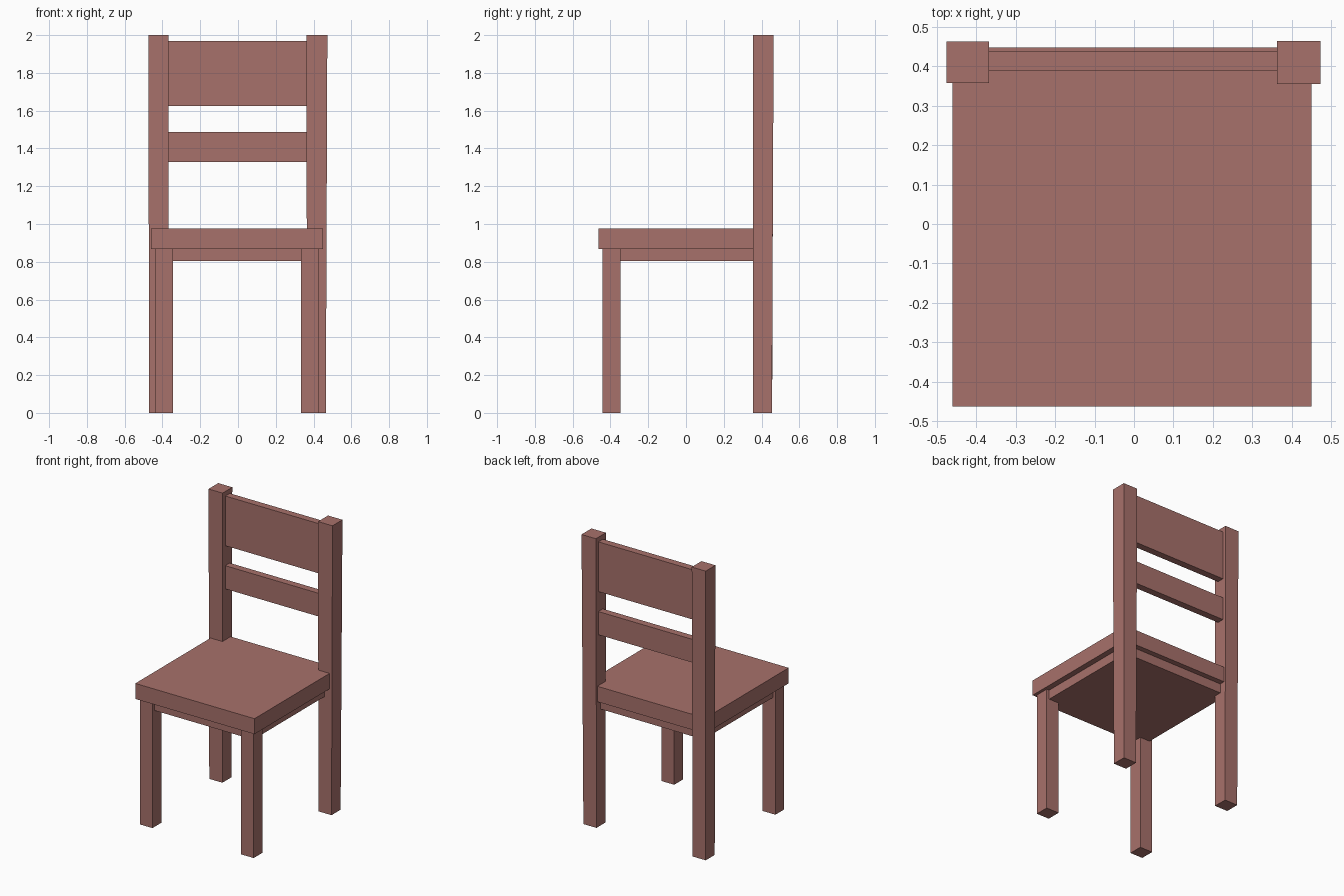
import bpy

if "Cube" in bpy.data.objects:
    bpy.data.objects.remove(bpy.data.objects["Cube"])

# Single wood colour
wood = bpy.data.materials.new("reddish_wood")
wood.diffuse_color = (0.39, 0.165, 0.146, 1.0)
wood.use_nodes = True
wood.node_tree.nodes["Principled BSDF"].inputs["Base Color"].default_value = wood.diffuse_color


def block(name, bottom, top, z0, z1):
    """Flat-faced box; bottom and top are (x0, x1, y0, y1) so it may taper."""
    verts = []
    for (x0, x1, y0, y1), z in ((bottom, z0), (top, z1)):
        verts += [(x0, y0, z), (x1, y0, z), (x1, y1, z), (x0, y1, z)]
    faces = [(3, 2, 1, 0), (4, 5, 6, 7)]
    faces += [(i, (i + 1) % 4, (i + 1) % 4 + 4, i + 4) for i in range(4)]
    mesh = bpy.data.meshes.new(name)
    mesh.from_pydata(verts, [], faces)
    mesh.materials.append(wood)
    obj = bpy.data.objects.new(name, mesh)
    bpy.context.collection.objects.link(obj)
    return obj


def straight(name, rect, z0, z1):
    return block(name, rect, rect, z0, z1)


# Seat board and the solid apron under it
straight("seat", (-0.46, 0.45, -0.463, 0.447), 0.868, 0.975)
straight("apron", (-0.42, 0.41, -0.42, 0.41), 0.803, 0.87)

# Front legs
for side, x0 in (("left", -0.44), ("right", 0.333)):
    straight("front_leg_" + side, (x0, x0 + 0.097, -0.443, -0.347), 0.0, 0.87)

# Back posts, slightly wider towards the top
block("back_post_left", (-0.470, -0.370, 0.358, 0.456),
      (-0.475, -0.368, 0.357, 0.463), 0.0, 2.0)
block("back_post_right", (0.365, 0.465, 0.356, 0.455),
      (0.363, 0.473, 0.355, 0.464), 0.0, 2.0)

# Backrest slats
for name, z0, z1 in (("upper_slat", 1.625, 1.968), ("lower_slat", 1.327, 1.487)):
    straight(name, (-0.40, 0.40, 0.388, 0.437), z0, z1)
